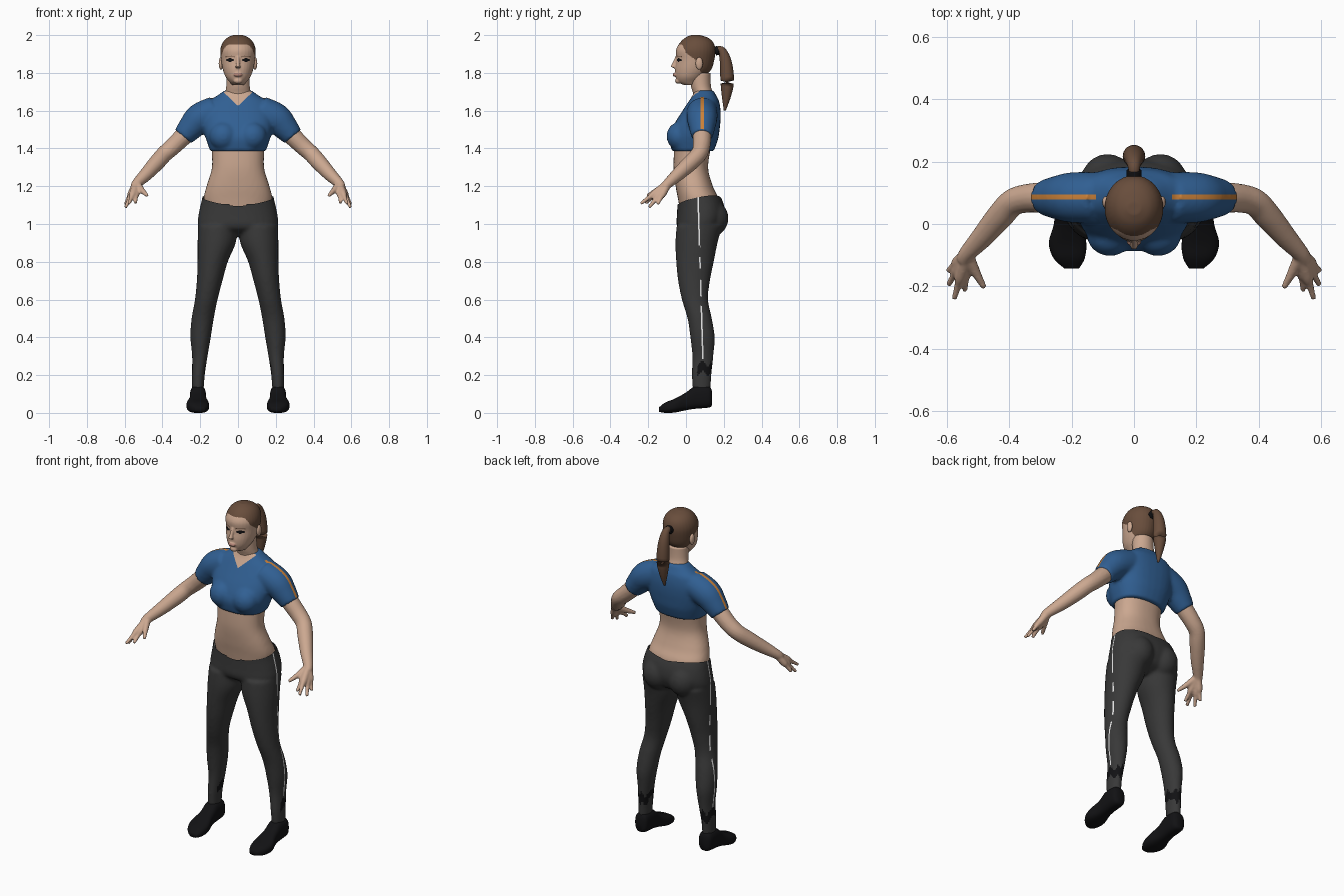
import bpy, bmesh, math
from mathutils import Vector, Matrix

cube = bpy.data.objects.get("Cube")
if cube:
    bpy.data.objects.remove(cube)


def material(name, r, g, b):
    mat = bpy.data.materials.new(name)
    mat.use_nodes = True
    mat.diffuse_color = (r, g, b, 1)
    bsdf = mat.node_tree.nodes["Principled BSDF"]
    bsdf.inputs["Base Color"].default_value = (r, g, b, 1)
    bsdf.inputs["Roughness"].default_value = 0.8
    return mat


skin = material("skin", 0.6, 0.39, 0.28)
blue = material("shirt blue", 0.03, 0.115, 0.29)
orange = material("stripe orange", 0.6, 0.22, 0.04)
charcoal = material("legging charcoal", 0.04, 0.04, 0.04)
white = material("piping white", 0.8, 0.8, 0.8)
black = material("shoe black", 0.006, 0.006, 0.007)
brown = material("hair brown", 0.14, 0.075, 0.045)
rose = material("lip rose", 0.44, 0.23, 0.18)


def spline(rows, steps=5):
    """Sample a smooth curve through rows of any width."""
    pts = [rows[0]] + list(rows) + [rows[-1]]
    out = []
    for a, b, c, d in zip(pts, pts[1:], pts[2:], pts[3:]):
        for k in range(steps):
            t = k / steps
            out.append([q + t / 2 * (r - p + t * (2*p - 5*q + 4*r - s + t * (3*q - p - 3*r + s)))
                        for p, q, r, s in zip(a, b, c, d)])
    return out + [list(rows[-1])]


def skin_rings(bm, rings):
    loops = [[bm.verts.new(p) for p in ring] for ring in rings]
    n = len(loops[0])
    for low, high in zip(loops, loops[1:]):
        for i in range(n):
            j = (i + 1) % n
            bm.faces.new((low[i], low[j], high[j], high[i]))
    bm.faces.new(loops[0][::-1])
    bm.faces.new(loops[-1])


def loft(bm, rows, power=2, axis="z", side=1, n=32):
    """Rows are centre x, low edge, high edge, station along the axis, half width."""
    rings = []
    for x, lo, hi, pos, half in spline(rows):
        ring = []
        for i in range(n):
            a = math.tau * i / n
            c, s = (math.copysign(abs(v) ** (2 / power), v) for v in (math.cos(a), math.sin(a)))
            across, deep = side * (x + half * c), (lo + hi) / 2 + (hi - lo) / 2 * s
            ring.append((across, deep, pos) if axis == "z" else (across, pos, deep))
        rings.append(ring)
    skin_rings(bm, rings)


def tube(bm, rows, side=1, n=16):
    """Rows are x, y, z, radius."""
    pts = spline(rows)
    rings = []
    for i, (x, y, z, r) in enumerate(pts):
        before, after = pts[max(i - 1, 0)], pts[min(i + 1, len(pts) - 1)]
        turn = (Vector(after[:3]) - Vector(before[:3])).to_track_quat("Z", "X")
        ring = []
        for k in range(n):
            a = math.tau * k / n
            p = Vector((x, y, z)) + turn @ Vector((r * math.cos(a), r * math.sin(a), 0))
            ring.append((side * p.x, p.y, p.z))
        rings.append(ring)
    skin_rings(bm, rings)


def ball(bm, centre, size):
    bmesh.ops.create_uvsphere(bm, u_segments=24, v_segments=16, radius=1,
                              matrix=Matrix.Translation(centre) @ Matrix.Diagonal((*size, 1)))


def make(name, bm, mats, voxel=0, smooth=4, cuts=(), rule=None):
    """Fuse the shapes into one skin, cut it along planes and colour by rule."""
    bmesh.ops.recalc_face_normals(bm, faces=bm.faces)
    mesh = bpy.data.meshes.new(name)
    bm.to_mesh(mesh)
    bm.free()
    ob = bpy.data.objects.new(name, mesh)
    bpy.context.collection.objects.link(ob)
    if voxel:
        remesh = ob.modifiers.new("fuse", "REMESH")
        remesh.mode, remesh.voxel_size = "VOXEL", voxel
        soften = ob.modifiers.new("soften", "SMOOTH")
        soften.factor, soften.iterations = 0.5, smooth
        graph = bpy.context.evaluated_depsgraph_get()
        mesh = bpy.data.meshes.new_from_object(ob.evaluated_get(graph))
        ob.modifiers.clear()
        ob.data = mesh
    mesh.materials.clear()
    for mat in mats:
        mesh.materials.append(mat)
    bm = bmesh.new()
    bm.from_mesh(mesh)
    for co, no in cuts:
        bmesh.ops.bisect_plane(bm, geom=bm.verts[:] + bm.edges[:] + bm.faces[:],
                               plane_co=co, plane_no=no)
    bm.normal_update()
    unwanted = []
    for f in bm.faces:
        f.smooth = True
        pick = rule(f.calc_center_median(), f.normal) if rule else 0
        if pick is None:
            unwanted.append(f)
        else:
            f.material_index = pick
    bmesh.ops.delete(bm, geom=unwanted, context="FACES")
    bm.to_mesh(mesh)
    bm.free()
    return ob


# Bare waist
bm = bmesh.new()
loft(bm, [(0, -.03, .15, 1.06, .16), (0, -.042, .172, 1.13, .182), (0, -.055, .142, 1.2, .167),
          (0, -.066, .117, 1.3, .138), (0, -.062, .135, 1.42, .142)], 2.3)
make("waist", bm, [skin], .01)

# Neck
bm = bmesh.new()
loft(bm, [(0, .045, .15, 1.6, .06), (0, .04, .145, 1.68, .068), (0, .026, .132, 1.73, .062),
          (0, .015, .13, 1.8, .06)])
make("neck", bm, [skin])

# Arms with hands: every finger runs from the wrist, so the palm fuses
wrist = Vector((.535, -.095, 1.215))
fingertips = [(.543, -.215, 1.11), (.577, -.24, 1.108), (.595, -.195, 1.088), (.597, -.15, 1.105)]
for side, label in ((1, "left"), (-1, "right")):
    bm = bmesh.new()
    tube(bm, [(.2, .085, 1.55, .048), (.285, .085, 1.468, .049), (.345, .082, 1.41, .046),
              (.39, .068, 1.37, .044), (.43, .025, 1.325, .043), (.485, -.04, 1.265, .036),
              (*wrist, .027), (.545, -.115, 1.195, .025)], side)
    for tip in fingertips:
        middle = wrist.lerp(Vector(tip), .5)
        tube(bm, [(*wrist, .021), (*middle, .019), (*middle.lerp(Vector(tip), .4), .012),
                  (*tip, .009)], side)
    tube(bm, [(*wrist, .02), (.51, -.15, 1.18, .016), (.48, -.205, 1.15, .009)], side)
    make(label + "_arm", bm, [skin], .006, 3)

# Cropped shirt with V neck and shoulder stripes
bm = bmesh.new()
loft(bm, [(0, -.075, .147, 1.385, .147), (0, -.088, .17, 1.45, .17), (0, -.075, .178, 1.5, .182),
          (0, -.05, .183, 1.55, .185), (0, -.018, .183, 1.6, .18), (0, .015, .175, 1.65, .155),
          (0, .034, .16, 1.68, .11), (0, .045, .145, 1.708, .07)], 2.4)
for side in (1, -1):
    ball(bm, (side * .077, -.033, 1.465), (.075, .07, .075))
    tube(bm, [(.12, .085, 1.595, .082), (.2, .085, 1.56, .081), (.25, .085, 1.51, .069),
              (.29, .085, 1.463, .056)], side, 24)


def shirt_colour(c, n):
    if c.z > 1.625 + .95 * abs(c.x) and c.y < .07:
        return 2
    stripe = .078 < c.y < .094 and abs(c.x) > .12 and c.z > 1.5 and n.z > .1
    return 1 if stripe else 0


make("shirt", bm, [blue, orange, skin], .01, 4,
     [((0, .078, 0), (0, 1, 0)), ((0, .094, 0), (0, 1, 0)),
      ((0, 0, 1.625), (.95, 0, -1)), ((0, 0, 1.625), (-.95, 0, -1))], shirt_colour)

# Leggings with side piping and ankle patches
bm = bmesh.new()
loft(bm, [(0, .02, .12, .94, .09), (0, -.035, .175, .97, .19), (0, -.05, .195, 1, .212),
          (0, -.048, .208, 1.05, .209), (0, -.046, .195, 1.12, .194), (0, -.055, .15, 1.2, .175)], 2.3)
for side in (1, -1):
    ball(bm, (side * .085, .135, 1.03), (.086, .09, .095))
    loft(bm, [(.212, .035, .13, .12, .031), (.21, .03, .135, .2, .034), (.202, .033, .145, .3, .041),
              (.198, .023, .152, .4, .054), (.187, .008, .137, .5, .059), (.168, -.022, .117, .6, .06),
              (.15, -.042, .127, .7, .068), (.134, -.052, .147, .8, .08), (.113, -.056, .167, .9, .101),
              (.107, -.05, .19, .99, .105)], 2, "z", side)
dashes = [(.28, .57), (.62, .7), (.76, .82), (.88, 1.15)]


def legging_colour(c, n):
    if c.z > 1.102 + .2 * max(c.y, -.03) + .14 * abs(c.x):
        return None
    outward = n.x * c.x > 0 and abs(n.x) > .5
    along = c.y + .03 * c.z
    if outward and .094 < along < .102 and any(a < c.z < b for a, b in dashes):
        return 1
    ragged = .016 * math.sin(90 * c.y) + .012 * math.sin(230 * c.x)
    return 2 if .215 + ragged < c.z < .27 + ragged and c.y > .06 else 0


make("leggings", bm, [charcoal, white, black], .01, 4,
     [((0, .094, 0), (0, 1, .03)), ((0, .102, 0), (0, 1, .03)),
      ((0, 0, 1.102), (.14, .2, -1)), ((0, 0, 1.102), (-.14, .2, -1))], legging_colour)

# Shoes
for side, label in ((1, "left"), (-1, "right")):
    bm = bmesh.new()
    loft(bm, [(.212, .04, .115, .138, .022), (.212, .028, .14, .12, .04), (.212, .022, .142, .05, .043),
              (.212, .014, .108, 0, .045), (.213, .002, .075, -.06, .06), (.208, 0, .055, -.11, .05),
              (.2, .006, .03, -.142, .024)], 2.7, "y", side)
    make(label + "_shoe", bm, [black])

# Head with face and hairline
bm = bmesh.new()
loft(bm, [(0, -.01, .06, 1.735, .03), (0, -.042, .075, 1.752, .045), (0, -.055, .1, 1.78, .066),
          (0, -.058, .135, 1.82, .081), (0, -.051, .15, 1.87, .09), (0, -.053, .156, 1.92, .094),
          (0, -.032, .145, 1.96, .081), (0, -.003, .115, 1.987, .056), (0, .03, .07, 2.001, .022)])
tube(bm, [(0, -.047, 1.885, .009), (0, -.062, 1.85, .01), (0, -.07, 1.828, .014)])
ball(bm, (0, -.06, 1.79), (.024, .011, .01))
ball(bm, (0, -.04, 1.758), (.024, .018, .016))
hairline = [(-.2, 1.957), (-.02, 1.95), (0, 1.905), (.05, 1.87), (.08, 1.8), (.3, 1.77)]


def face_colour(c, n):
    for (ya, za), (yb, zb) in zip(hairline, hairline[1:]):
        if ya <= c.y < yb and c.z > za + (zb - za) * (c.y - ya) / (yb - ya):
            return 1
    if c.y < 0:
        x = abs(c.x) - .042
        if (x / .021) ** 2 + ((c.z - 1.868) / .0085) ** 2 < 1:
            return 2
        if abs(x) < .024 and abs(c.z - 1.888 + 3 * x * x) < .003:
            return 1
        if abs(c.x) < .023 and abs(c.z - 1.79) < .009 and c.y < -.055:
            return 3
    return 0


make("head", bm, [skin, brown, black, rose], .004, 4, (), face_colour)

# Ears
for side, label in ((1, "left"), (-1, "right")):
    bm = bmesh.new()
    ball(bm, (side * .09, .07, 1.85), (.012, .019, .033))
    make(label + "_ear", bm, [skin])

# Ponytail and its band
bm = bmesh.new()
tube(bm, [(0, .14, 1.912, .015), (0, .185, 1.922, .02), (0, .21, 1.86, .031), (0, .218, 1.76, .036),
          (0, .214, 1.68, .025), (0, .205, 1.6, .005)], 1, 20)
make("ponytail", bm, [brown])
bm = bmesh.new()
tube(bm, [(0, .153, 1.915, .024), (0, .172, 1.92, .024)], 1, 20)
make("hair_band", bm, [black])
